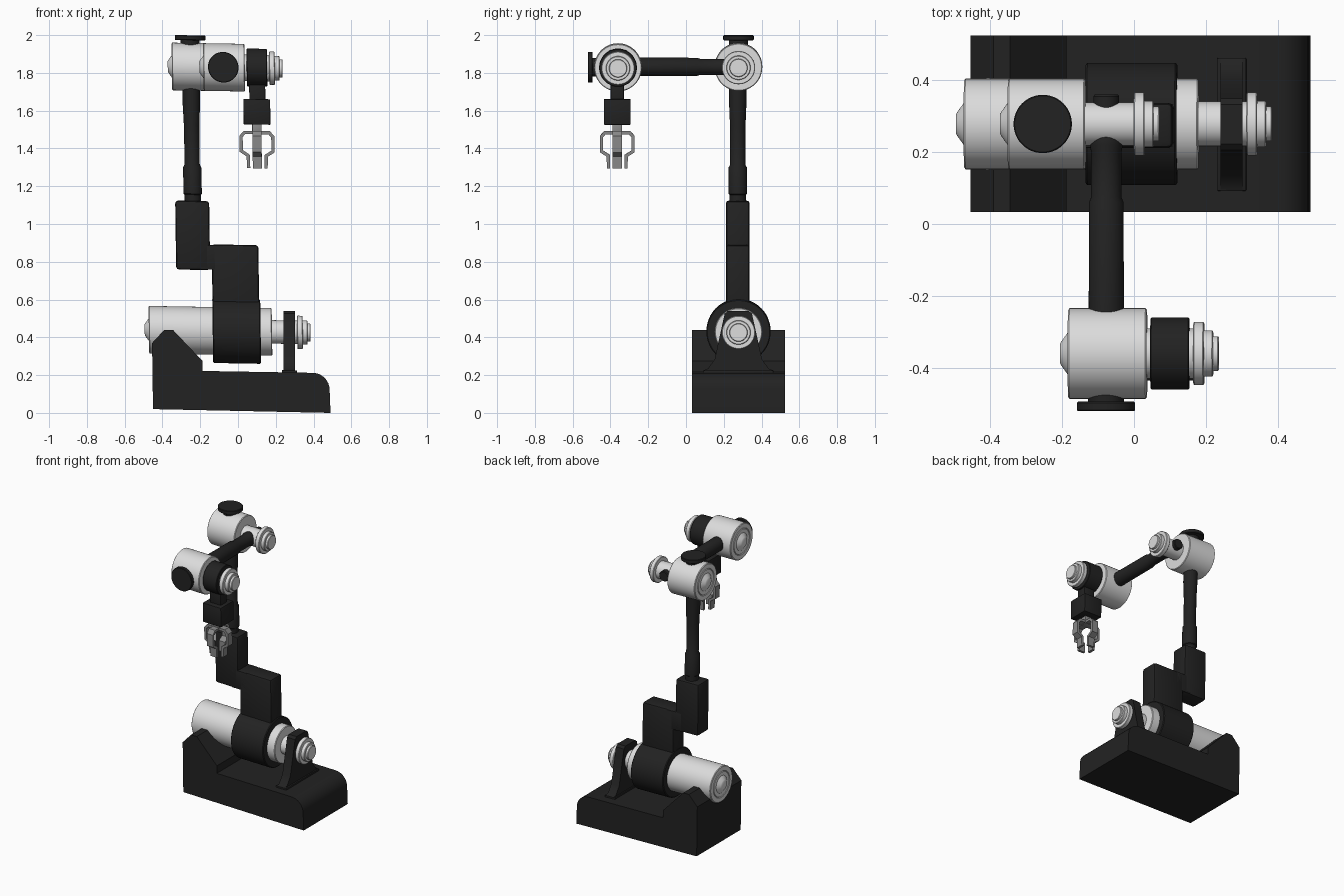
import bpy, bmesh, math
from mathutils import Matrix, Vector

if "Cube" in bpy.data.objects:
    bpy.data.objects.remove(bpy.data.objects["Cube"])


def material(name, v):
    m = bpy.data.materials.new(name)
    m.diffuse_color = (v, v, v, 1)
    m.use_nodes = True
    m.node_tree.nodes["Principled BSDF"].inputs["Base Color"].default_value = m.diffuse_color
    return m


BLACK = material("matte_black", 0.016)
WHITE = material("motor_white", 0.72)
GREY = material("gripper_grey", 0.25)

# The whole arm leans very slightly
LEAN = Matrix(((1, 0, -0.0145, 0), (0, 1, 0, 0), (-0.0175, 0, 1, 0), (0, 0, 0, 1)))
TURN = {"x": Matrix.Rotation(math.pi / 2, 4, "Y"),
        "y": Matrix.Rotation(-math.pi / 2, 4, "X"),
        "z": Matrix.Identity(4)}


def finish(name, bm, mat, loc=(0, 0, 0), lean=True, smooth=True):
    if lean:
        bm.transform(LEAN)
    bmesh.ops.recalc_face_normals(bm, faces=bm.faces)
    me = bpy.data.meshes.new(name)
    bm.to_mesh(me)
    bm.free()
    me.materials.append(mat)
    ob = bpy.data.objects.new(name, me)
    ob.location = loc
    bpy.context.collection.objects.link(ob)
    if smooth:
        bpy.ops.object.select_all(action="DESELECT")
        bpy.context.view_layer.objects.active = ob
        ob.select_set(True)
        bpy.ops.object.shade_smooth_by_angle(angle=math.radians(35))
    return ob


def lathe(name, mat, loc, axis, profile, seg=48):
    """Turned part: profile is a list of (distance along axis, radius)."""
    bm = bmesh.new()
    rings = []
    for d, r in profile:
        rings.append([bm.verts.new((r * math.cos(a), r * math.sin(a), d))
                      for a in (2 * math.pi * i / seg for i in range(seg))])
    for a, b in zip(rings, rings[1:]):
        for i in range(seg):
            j = (i + 1) % seg
            bm.faces.new((a[i], a[j], b[j], b[i]))
    bm.faces.new(rings[0])
    bm.faces.new(rings[-1])
    bm.transform(TURN[axis])
    return finish(name, bm, mat, loc)


def block(name, mat, loc, size, bevel=0.015):
    bm = bmesh.new()
    bmesh.ops.create_cube(bm, size=1, matrix=Matrix.Diagonal((*size, 1)))
    bmesh.ops.bevel(bm, geom=bm.edges[:], offset=bevel, segments=2, affect="EDGES", profile=0.5)
    return finish(name, bm, mat, loc)


def prism(name, mat, points, direction):
    """Flat outline pushed along a direction."""
    bm = bmesh.new()
    f = bm.faces.new([bm.verts.new(p) for p in points])
    ext = bmesh.ops.extrude_face_region(bm, geom=[f])
    bmesh.ops.translate(bm, vec=Vector(direction),
                        verts=[v for v in ext["geom"] if isinstance(v, bmesh.types.BMVert)])
    return finish(name, bm, mat, lean=False)


def motor(name, loc, left, right, flange, neck):
    """White motor: domed cap, body, neck, flange and end knob, along x."""
    f = flange
    lathe(name, WHITE, loc, "x", [
        (left - 0.022, 0.028), (left - 0.018, 0.035), (left, 0.06), (left, 0.085),
        (left + 0.004, 0.088), (left, 0.092), (left, 0.121), (left + 0.004, 0.126),
        (right - 0.004, 0.126), (right, 0.122), (right, neck), (f, neck),
        (f, 0.085), (f + 0.003, 0.088), (f + 0.027, 0.088), (f + 0.03, 0.085),
        (f + 0.03, 0.064), (f + 0.052, 0.064), (f + 0.055, 0.061), (f + 0.055, 0.048),
        (f + 0.068, 0.048), (f + 0.071, 0.045)])


# Base with raised rear cradle and rounded nose
outline = [(-0.45, 0.02), (-0.455, 0.37), (-0.39, 0.44), (-0.345, 0.44),
           (-0.188, 0.275), (-0.188, 0.222)]
outline += [(0.395 + 0.09 * math.sin(a), 0.122 + 0.09 * math.cos(a))
            for a in (math.pi / 2 * i / 8 for i in range(9))]
outline += [(0.49, 0.0)]
prism("base", BLACK, [(x, 0.033, z) for x, z in outline], (0, 0.491, 0))

# Shaft bracket standing on the base
half = [(0.185, 0.2), (0.185, 0.225), (0.16, 0.235), (0.125, 0.285),
        (0.08, 0.49), (0.072, 0.525), (0.055, 0.54)]
sides = [(0.277 + h, z) for h, z in half] + [(0.277 - h, z) for h, z in reversed(half)]
prism("shaft_bracket", BLACK, [(0.24, y, z) for y, z in sides], (0.062, 0, 0))
block("bracket_foot", BLACK, (0.272, 0.277, 0.214), (0.08, 0.37, 0.024), 0.003)

# Base motor and the arm sleeve turning on it
motor("base_motor", (0, 0.278, 0.432), -0.472, 0.18, 0.313, 0.062)
lathe("base_sleeve", BLACK, (-0.007, 0.278, 0.432), "x",
      [(-0.127, 0.165), (-0.122, 0.17), (0.122, 0.17), (0.127, 0.165)])

# Stepped lower arm
block("lower_arm", BLACK, (-0.013, 0.274, 0.69), (0.247, 0.125, 0.4))
block("upper_step", BLACK, (-0.24, 0.274, 0.94), (0.18, 0.125, 0.365))
block("step_joint", BLACK, (-0.14, 0.274, 0.823), (0.12, 0.125, 0.13), 0.004)

# Upright post
lathe("post", BLACK, (-0.244, 0.274, 1.42), "z",
      [(-0.32, 0.043), (-0.265, 0.043), (-0.26, 0.049), (-0.12, 0.048),
       (-0.105, 0.04), (0.1, 0.041), (0.22, 0.046), (0.32, 0.046)])

# Elbow motor with its top cap
motor("elbow_motor", (0, 0.278, 1.828), -0.35, -0.135, 0.0, 0.06)
lathe("elbow_cap", BLACK, (-0.253, 0.278, 1.94), "z",
      [(-0.03, 0.05), (0.033, 0.05), (0.033, 0.078), (0.036, 0.081), (0.056, 0.081), (0.059, 0.078)])

# Forearm passing through the elbow shaft
lathe("forearm", BLACK, (-0.077, 0, 1.832), "y",
      [(-0.26, 0.049), (0.06, 0.048), (0.075, 0.042), (0.2, 0.042),
       (0.22, 0.046), (0.235, 0.046), (0.29, 0.036), (0.355, 0.036), (0.36, 0.032)])

# Wrist motor, front cap and sleeve
motor("wrist_motor", (0, -0.36, 1.828), -0.183, 0.036, 0.165, 0.07)
lathe("wrist_cap", BLACK, (-0.078, -0.36, 1.83), "y",
      [(-0.16, 0.078), (-0.157, 0.081), (-0.137, 0.081), (-0.134, 0.078),
       (-0.134, 0.05), (-0.1, 0.05)])
lathe("wrist_sleeve", BLACK, (0.1, -0.36, 1.828), "x",
      [(-0.054, 0.097), (-0.051, 0.1), (0.051, 0.1), (0.054, 0.097)])

# Gripper mount
block("gripper_neck", BLACK, (0.102, -0.364, 1.70), (0.085, 0.07, 0.14), 0.006)
block("gripper_body", BLACK, (0.1, -0.364, 1.594), (0.142, 0.142, 0.135), 0.004)
block("gripper_stem", GREY, (0.1, -0.364, 1.502), (0.05, 0.05, 0.06), 0.003)

# Four bent gripper fingers
path = [(0.015, 1.484), (0.065, 1.484), (0.084, 1.463), (0.084, 1.385),
        (0.048, 1.362), (0.046, 1.295)]
for k in range(4):
    bm = bmesh.new()
    rows = [[bm.verts.new((r, w, z - 1.484)) for w in (-0.024, 0.024)] for r, z in path]
    for a, b in zip(rows, rows[1:]):
        bm.faces.new((a[0], a[1], b[1], b[0]))
    bm.transform(Matrix.Rotation(k * math.pi / 2, 4, "Z"))
    finger = finish(f"gripper_finger_{k + 1}", bm, GREY, (0.1, -0.364, 1.484), smooth=False)
    mod = finger.modifiers.new("thickness", "SOLIDIFY")
    mod.thickness = 0.017
    mod.offset = 0
    mod.use_even_offset = True
